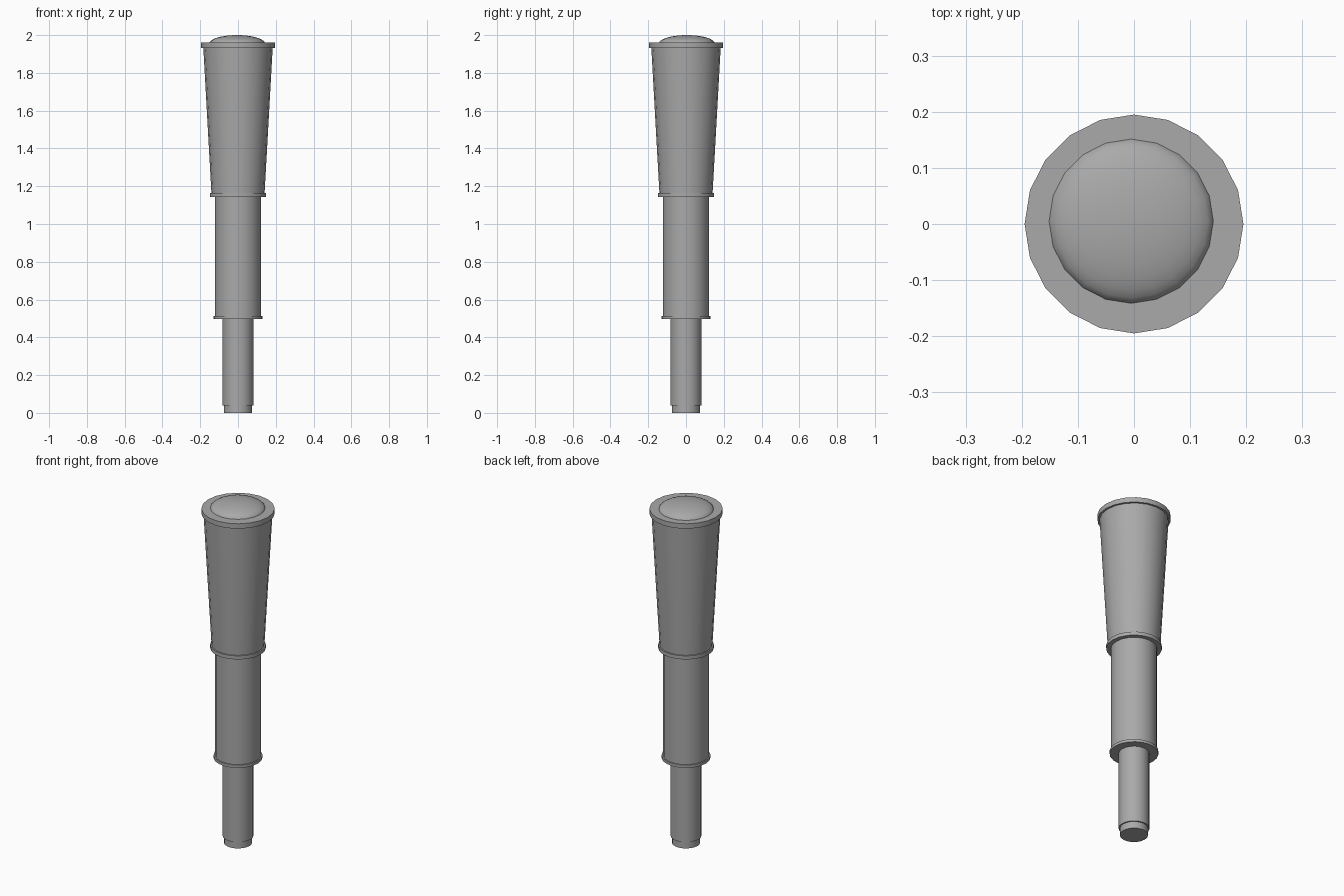
import bpy
import bmesh
import math

SIDES = 20

if "Cube" in bpy.data.objects:
    bpy.data.objects.remove(bpy.data.objects["Cube"], do_unlink=True)

grey = bpy.data.materials.new("plain grey")
grey.use_nodes = True
colour = (0.4, 0.4, 0.4, 1)
grey.diffuse_color = colour
grey.node_tree.nodes["Principled BSDF"].inputs["Base Color"].default_value = colour


def turned(name, profile, centre=(0, 0)):
    """Lathe a (radius, height) profile into a closed, smooth-sided part."""
    bm = bmesh.new()
    rings = []
    for radius, height in profile:
        ring = []
        for i in range(SIDES):
            angle = math.tau * i / SIDES
            ring.append(bm.verts.new((centre[0] + radius * math.cos(angle),
                                      centre[1] + radius * math.sin(angle), height)))
        rings.append(ring)
    for low, high in zip(rings, rings[1:]):
        for i in range(SIDES):
            j = (i + 1) % SIDES
            bm.faces.new((low[i], low[j], high[j], high[i]))
    bm.faces.new(rings[0][::-1])
    bm.faces.new(rings[-1])
    mesh = bpy.data.meshes.new(name)
    bm.to_mesh(mesh)
    bm.free()
    mesh.materials.append(grey)
    part = bpy.data.objects.new(name, mesh)
    bpy.context.collection.objects.link(part)
    bpy.ops.object.select_all(action="DESELECT")
    part.select_set(True)
    bpy.context.view_layer.objects.active = part
    bpy.ops.object.shade_smooth_by_angle(angle=math.radians(30))
    return part


# Nested tubes, narrow end down
turned("eyepiece", [(0.075, 0), (0.075, 0.045)])
turned("narrow_tube", [(0.082, 0.04), (0.082, 0.51)])
turned("middle_tube", [(0.123, 0.505), (0.123, 1.15)])
turned("tapered_barrel", [(0.14, 1.15), (0.184, 1.94)])

# Collars at the joints and the front rim
turned("lower_collar", [(0.13, 0.498), (0.13, 0.514)])
turned("upper_collar", [(0.148, 1.142), (0.148, 1.163)])
turned("front_rim", [(0.195, 1.931), (0.195, 1.96)])

# Domed lens, set slightly off centre
STEPS = 8
dome = []
for k in range(STEPS):
    a = math.pi / 2 * k / STEPS
    dome.append((0.148 * math.cos(a), 1.955 + 0.045 * math.sin(a)))
dome.append((0.002, 2.0))
turned("lens", dome, centre=(-0.005, 0.005))
